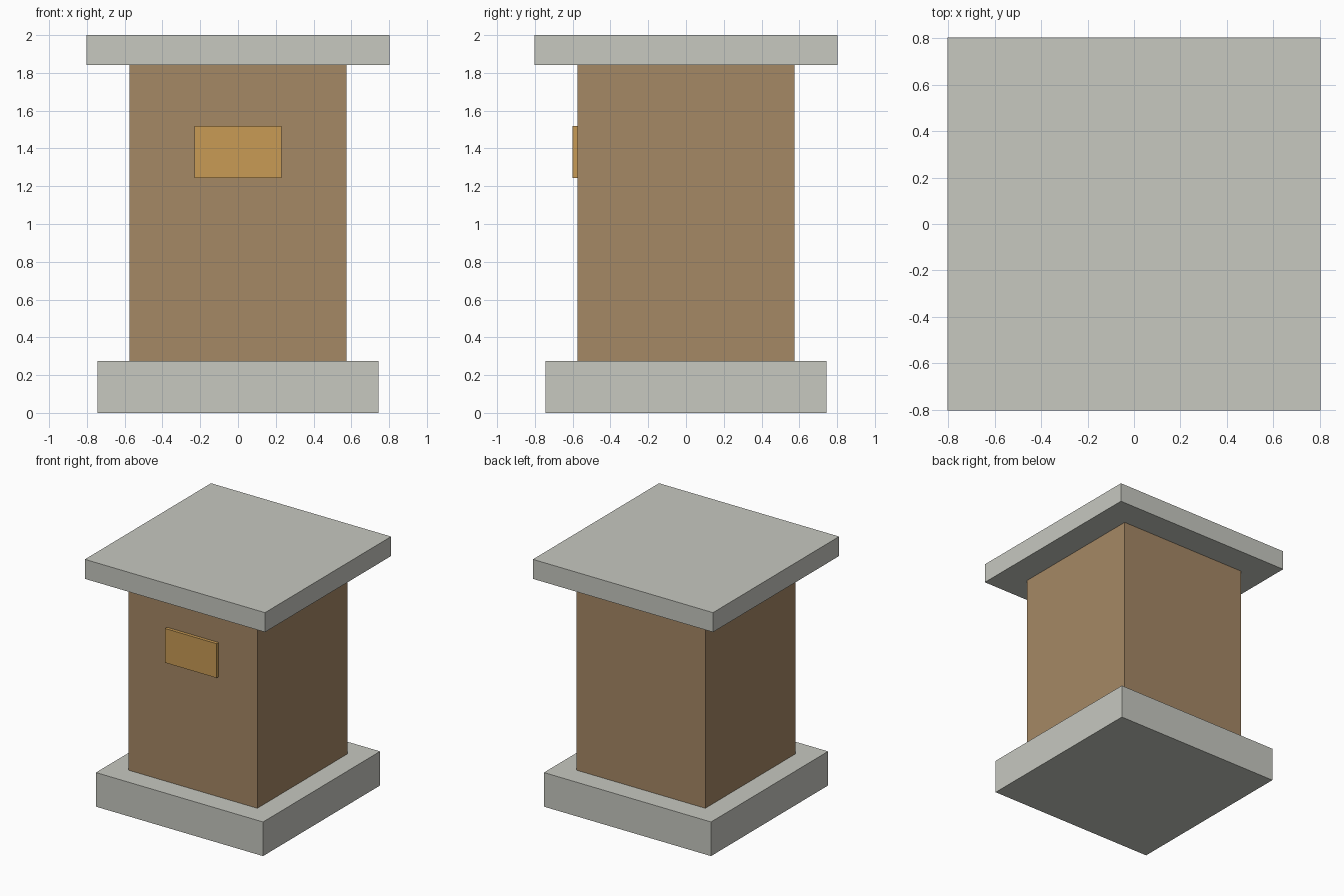
import bpy

# Remove the default cube
cube = bpy.data.objects.get("Cube")
if cube:
    bpy.data.objects.remove(cube, do_unlink=True)


def make_material(name, rgb):
    mat = bpy.data.materials.new(name)
    mat.use_nodes = True
    color = (*rgb, 1.0)
    mat.diffuse_color = color
    mat.node_tree.nodes["Principled BSDF"].inputs["Base Color"].default_value = color
    return mat


def box(name, size, bottom, mat, y=0.0):
    """Box of a given size, standing on height bottom."""
    bpy.ops.mesh.primitive_cube_add(size=1, location=(0, y, bottom + size[2] / 2))
    obj = bpy.context.object
    obj.name = obj.data.name = name
    obj.scale = size
    bpy.ops.object.transform_apply(location=False, rotation=False, scale=True)
    obj.data.materials.append(mat)
    return obj


stone = make_material("pale stone", (0.57, 0.58, 0.53))
brown = make_material("warm brown", (0.376, 0.246, 0.13))
brass = make_material("brass", (0.578, 0.328, 0.091))

base_top, cap_bottom = 0.275, 1.843
body_width = 1.15
plaque_depth = 0.026

# Stone base, square pillar and overhanging cap
box("base_slab", (1.49, 1.49, base_top), 0, stone)
box("pillar_body", (body_width, body_width, cap_bottom - base_top), base_top, brown)
box("cap_slab", (1.606, 1.606, 2 - cap_bottom), cap_bottom, stone)

# Plaque on the front face
box("front_plaque", (0.46, plaque_depth, 0.276), 1.243, brass,
    y=-(body_width + plaque_depth) / 2)
